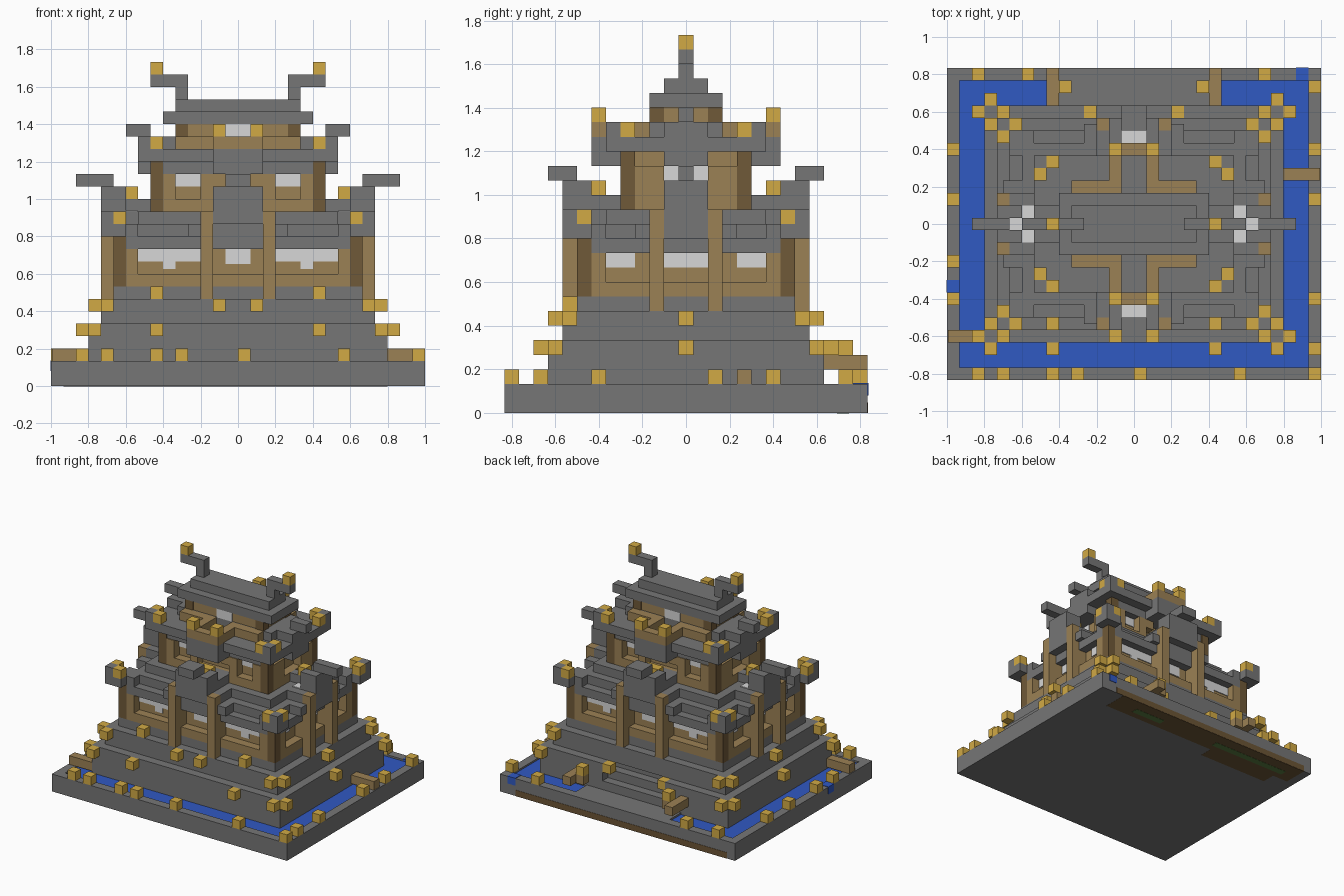
import bpy
import bmesh
from mathutils import Matrix, Vector

UNIT = 1 / 15  # one building block

default_cube = bpy.data.objects.get("Cube")
if default_cube:
    bpy.data.objects.remove(default_cube, do_unlink=True)


def make_material(name, red, green, blue):
    material = bpy.data.materials.new(name)
    material.use_nodes = True
    colour = (red, green, blue, 1)
    material.diffuse_color = colour
    material.node_tree.nodes["Principled BSDF"].inputs["Base Color"].default_value = colour
    return material


stone = make_material("grey_stone", .18, .18, .18)
wood = make_material("light_wood", .33, .22, .09)
dark_wood = make_material("dark_wood", .16, .1, .04)
gold = make_material("gold_lantern", .64, .4, .06)
paper = make_material("white_paper", .68, .68, .68)
water = make_material("blue_water", .03, .1, .54)
soil = make_material("brown_soil", .15, .09, .035)
grass = make_material("green_grass", .1, .2, .05)


def block(x_from, x_to, y_from, y_to, z_from, z_to):
    return (x_from, x_to, y_from, y_to, z_from, z_to)


def slab(half_x, half_y, z_from, z_to):
    """A block centred on both axes."""
    return block(-half_x, half_x, -half_y, half_y, z_from, z_to)


def post(x, y, z_from, z_to):
    """A column one unit wide."""
    return block(x - .5, x + .5, y - .5, y + .5, z_from, z_to)


def cube(x, y, z):
    return post(x, y, z, z + 1)


def plate(x, y, z):
    """A thin square tile lying on a roof."""
    return post(x, y, z, z + .1)


def flip_x(blocks):
    return blocks + [(-b, -a, c, d, e, f) for a, b, c, d, e, f in blocks]


def flip_y(blocks):
    return blocks + [(a, b, -d, -c, e, f) for a, b, c, d, e, f in blocks]


def mirror(*blocks):
    """Repeat blocks on all four sides, dropping duplicates."""
    return list(dict.fromkeys(flip_y(flip_x(list(blocks)))))


def part(name, material, blocks):
    bm = bmesh.new()
    for a, b, c, d, e, f in blocks:
        size = Matrix.Diagonal((b - a, d - c, f - e, 1))
        place = Matrix.Translation(Vector((a + b, c + d, e + f)) / 2)
        bmesh.ops.create_cube(bm, size=1, matrix=Matrix.Scale(UNIT, 4) @ place @ size)
    mesh = bpy.data.meshes.new(name)
    bm.to_mesh(mesh)
    bm.free()
    mesh.materials.append(material)
    obj = bpy.data.objects.new(name, mesh)
    bpy.context.collection.objects.link(obj)


# Base, moat and rear causeway
part("base", stone, [slab(15, 12.5, 0, 1)])
part("moat_rim", stone, mirror(block(14, 15, -12.5, 12.5, 1, 2), block(-14, 14, 11.5, 12.5, 1, 2)))
part("moat_water", water, flip_x([block(12, 14, -11.5, 11.5, 1, 1.8), block(6, 12, 9.5, 11.5, 1, 1.8)])
     + [block(-12, 12, -11.5, -9.5, 1, 1.8)])
part("causeway", stone, [block(-6, 6, 9, 11.5, 1, 2)])
part("causeway_rails", wood, flip_x([block(6, 7, 9.5, 12.5, 3, 4), post(5.5, 11, 3, 4)]))
part("moat_beams", wood, [block(12, 14.9, 3.5, 4.5, 2, 3), block(-14.9, -12, -9.5, -8.5, 2, 3)])
part("moat_spillways", water, [block(13, 14, 11.5, 12.55, 1.2, 2.05),
                               block(-15.05, -14, -5.5, -4.5, 1.2, 2.05)])
part("soil_patch", soil, [block(-14, 12, 9.6, 12.5, -.02, .02), block(-12, -3, 8, 9.6, -.02, .02),
                          block(-14, 13, 12.4, 12.53, 0, .7)])
part("grass_patch", grass, [block(5, 9, 10.4, 11.2, -.04, .02), block(-12.5, -2.5, 10.4, 11.2, -.04, .02)])

# Stepped terraces with a recessed rear stair
part("lower_terrace", stone, [block(-12, 12, -9.5, 7.5, 1, 5), *flip_x([block(4, 12, 7.5, 9.5, 1, 5)])])
part("rear_stair", stone, [block(-4, 4, 7.5, 9.5, 1, 3), block(-4, 4, 7.5, 8.5, 3, 4)])
part("middle_terrace", stone, [slab(11, 8.5, 5, 7)])
part("upper_terrace", stone, [slab(10, 7.5, 7, 8)])

# Lanterns along the rim and on the terraces
front_spots = (-12.5, -10.5, -6.5, -4.5, .5, 8.5, 14.5)
right_spots = (-10, -6, 2, 6, 11)
left_spots = (-6, -3, 2, 6)
back_spots = (-12.5, -8.5, 10.5)
part("rim_lanterns", gold, [cube(x, -12, 2) for x in front_spots]
     + [cube(14.5, y, 2) for y in right_spots]
     + [cube(-14.5, y, 2) for y in left_spots]
     + [cube(x, 12, 2) for x in back_spots])
part("terrace_corner_lanterns", gold, mirror(
    cube(12.5, 9, 4), cube(11.5, 10, 4), cube(11.5, 8, 6), cube(10.5, 9, 6)))
part("terrace_side_lanterns", gold, flip_x([
    cube(6.5, -10, 4), cube(1.5, -9, 6), cube(6.5, -8, 7),
    cube(12.5, 0, 4), cube(11.5, 0, 6)]))
part("stair_lanterns", gold, flip_x([cube(3.5, 9, 4), cube(5.5, 11, 4)]))

# Ground floor
part("ground_walls", wood, [slab(9, 6.5, 8, 11)])
part("ground_sills", wood, mirror(block(-9, 9, 6.5, 7.5, 8, 9), block(9, 10, -6.5, 6.5, 8, 9)))
part("ground_frames", wood, mirror(post(8.5, 7, 9, 11), post(2.5, 7, 9, 11),
                                   post(9.5, 6, 9, 11), post(9.5, 2, 9, 11)))
part("ground_windows", paper, mirror(
    block(3, 8, 6.5, 6.6, 10, 11), block(5, 6, 6.5, 6.6, 9.4, 10), block(-1, 1, 6.5, 6.6, 9.8, 11),
    block(9, 9.1, 3.5, 5.5, 10, 11), block(9, 9.1, -1.5, 1.5, 10, 11)))
part("ground_corner_posts", dark_wood, mirror(post(9.5, 7, 8, 12)))
part("gable_posts", wood, mirror(post(2.5, 8, 7, 14), post(10.5, 2, 7, 14)))

# Lower roof: stepped rows with upturned corners
part("lower_roof", stone, [slab(9, 7.5, 11, 12), slab(10, 6.5, 11, 12),
                           slab(9, 6.5, 12, 13), slab(8, 5.5, 13, 14)])
part("lower_roof_corners", stone, mirror(
    block(8, 11, 6.5, 7.5, 12, 13), block(9, 10, 5.5, 8.5, 12, 13), cube(10.5, 8, 12), cube(10.5, 8, 13)))
part("lower_corner_lanterns", gold, mirror(cube(9.5, 8, 13), cube(10.5, 7, 13)))

# Gables on the four sides of the lower roof
part("front_gables", stone, mirror(
    block(-2, 2, 4, 7.5, 11, 15), block(-2, 2, 7.5, 8.5, 13, 15), block(2, 3, 5, 7.5, 12, 14),
    block(3, 4, 6, 8, 12, 13), block(1, 2, 6.5, 8.5, 15, 16),
    block(-1, 1, 7.5, 8.5, 15, 16), block(-1, 1, 7.5, 9.5, 16, 17)))
part("side_gables", stone, mirror(
    block(8, 10, -1.5, 1.5, 11, 14), block(9, 11, -1.5, 1.5, 12, 15), block(8, 10, 1.5, 2.5, 12, 14),
    block(9, 10.5, 2.5, 3.5, 12, 13), block(9, 11, .5, 1.5, 15, 16), block(7, 9, -.5, .5, 14, 15),
    block(10, 11, -.5, .5, 15, 16), block(10, 13, -.5, .5, 16, 17)))
part("gable_vents", paper, mirror(plate(.5, 7, 15), plate(9.5, 0, 15), plate(8.5, 1, 14)))
part("gable_lanterns", gold, mirror(cube(.5, 6, 15), cube(8.5, 0, 15)))

# Middle floor
part("middle_walls", wood, [slab(6, 3.5, 14, 18)])
part("middle_sills", wood, mirror(block(-6, 6, 3.5, 4.5, 14, 15), block(6, 7, -3.5, 3.5, 14, 15)))
part("middle_frames", wood, mirror(post(5.5, 4, 15, 17), post(2.5, 4, 15, 17),
                                   post(1.5, 4, 16, 17), post(6.5, 3, 15, 17), post(6.5, 2, 15, 17)))
part("middle_corner_posts", dark_wood, mirror(post(6.5, 4, 14, 18)))
part("middle_windows", paper, mirror(block(3, 5, 3.5, 3.6, 16, 17), block(6, 6.1, .5, 1.5, 16, 17)))

# Middle roof with porches and side ridges
part("middle_roof", stone, [slab(6, 4.4, 17, 18), slab(8, 5.5, 18, 19), slab(6, 2.5, 19, 20)]
     + mirror(cube(7.5, 5, 19), block(-2, 2, 4, 6.5, 17, 19)))
part("side_ridges", stone, mirror(block(5, 8, -1.5, 1.5, 17, 20), block(7, 9, -.5, .5, 20, 21)))
part("middle_corner_lanterns", gold, mirror(cube(6.5, 5, 19), cube(7.5, 4, 19)))
part("porch_beams", wood, mirror(block(1, 2, 3.5, 6.5, 19, 20), block(-1, 1, 5.5, 6.5, 19, 20),
                                 block(1, 5, 2.5, 3.5, 19, 20)))
part("porch_lanterns", gold, mirror(cube(1.5, 6, 20)))

# Top floor
part("top_walls", wood, [slab(4, 2.4, 19, 21), slab(4.9, 1.5, 20, 21)])
part("top_corner_posts", dark_wood, mirror(post(4.5, 2, 19, 21)))
part("top_windows", paper, mirror(block(-1, 1, 2.4, 2.5, 20, 21)))

# Top roof with ridge horns
part("top_roof", stone, [slab(6, 2.5, 21, 22), slab(5, 1.5, 22, 23)])
part("ridge_horns", stone, mirror(post(4.5, 0, 23, 24), block(4, 7, -.5, .5, 24, 25)))
part("ridge_lanterns", gold, mirror(cube(6.5, 0, 25)))
